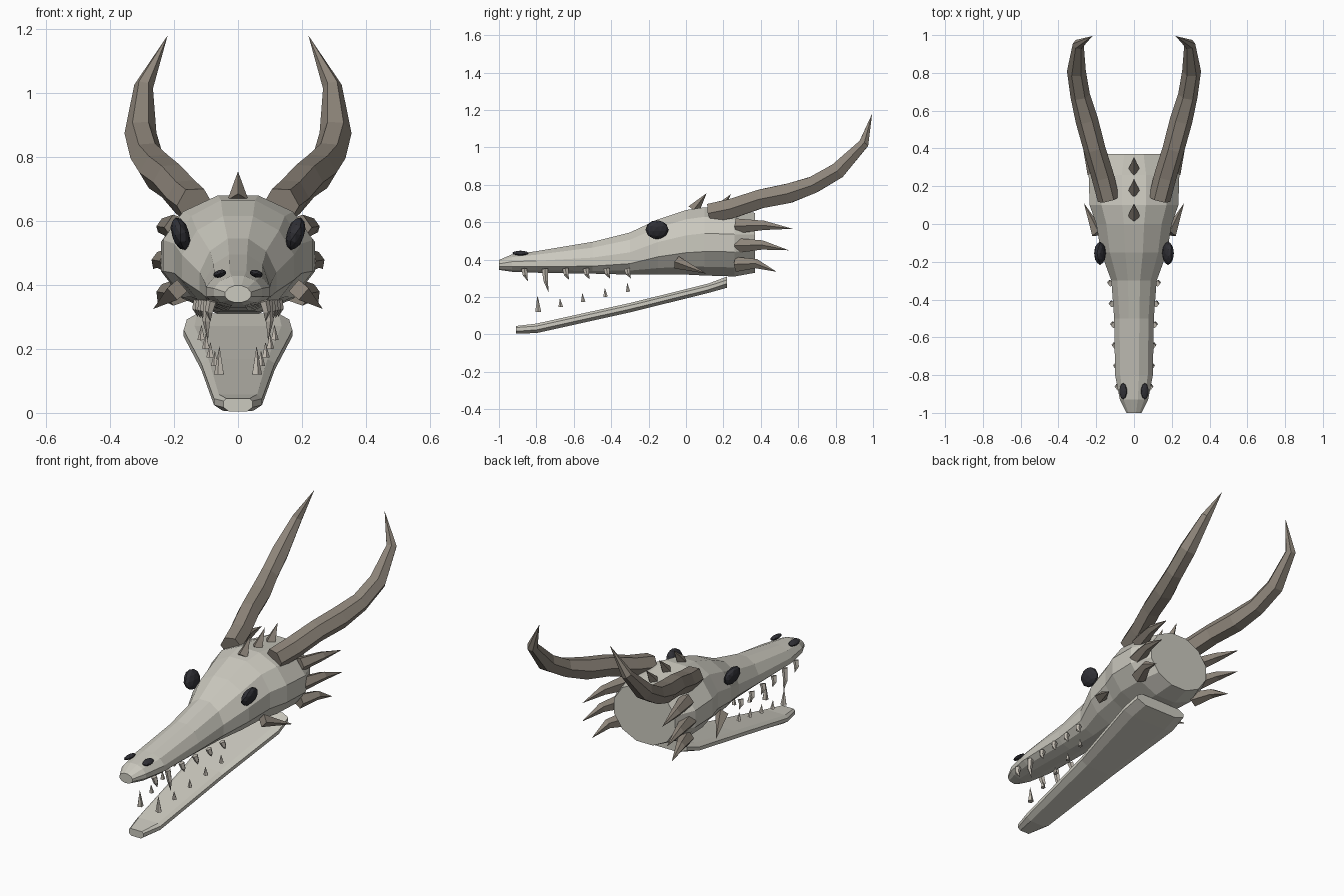
import bpy, bmesh, math
from mathutils import Vector, Matrix

if "Cube" in bpy.data.objects:
    bpy.data.objects.remove(bpy.data.objects["Cube"], do_unlink=True)


def material(name, rgb):
    m = bpy.data.materials.new(name)
    m.use_nodes = True
    m.diffuse_color = (*rgb, 1)
    bsdf = m.node_tree.nodes["Principled BSDF"]
    bsdf.inputs["Base Color"].default_value = (*rgb, 1)
    bsdf.inputs["Roughness"].default_value = 0.8
    return m


BONE = material("pale bone", (0.60, 0.585, 0.52))
TOOTH = material("tooth ivory", (0.55, 0.51, 0.45))
HORN = material("brown horn", (0.27, 0.235, 0.195))
DARK = material("dark socket", (0.03, 0.03, 0.037))


def finish(name, bm, mat):
    bmesh.ops.recalc_face_normals(bm, faces=bm.faces)
    me = bpy.data.meshes.new(name)
    bm.to_mesh(me)
    bm.free()
    me.materials.append(mat)
    ob = bpy.data.objects.new(name, me)
    bpy.context.collection.objects.link(ob)
    return ob


def loft(name, rings, mat):
    """Skin a list of equal-sized point rings and cap both ends."""
    bm = bmesh.new()
    loops = [[bm.verts.new(p) for p in ring] for ring in rings]
    n = len(loops[0])
    for a, b in zip(loops, loops[1:]):
        for i in range(n):
            j = (i + 1) % n
            bm.faces.new((a[i], a[j], b[j], b[i]))
    bm.faces.new(loops[0])
    bm.faces.new(loops[-1])
    bmesh.ops.remove_doubles(bm, verts=bm.verts, dist=0.0005)
    return finish(name, bm, mat)


def tube(name, path, radii, sides, mat, side=1):
    """Tapered faceted tube along a path, mirrored when side is -1."""
    pts = [Vector(p) for p in path]
    rings = []
    for k, (p, r) in enumerate(zip(pts, radii)):
        t = (pts[min(k + 1, len(pts) - 1)] - pts[max(k - 1, 0)]).normalized()
        u = (Vector((1, 0, 0)) - t * t.x).normalized()
        v = t.cross(u)
        ring = []
        for i in range(sides):
            a = math.tau * i / sides
            q = p + (u * math.cos(a) + v * math.sin(a)) * max(r, 0.0001)
            ring.append((q.x * side, q.y, q.z))
        rings.append(ring)
    return loft(name, rings, mat)


def blob(name, centre, size, tilt, mat):
    """Small faceted ellipsoid."""
    bm = bmesh.new()
    bmesh.ops.create_icosphere(bm, subdivisions=2, radius=1)
    m = Matrix.Translation(centre) @ Matrix.Rotation(tilt, 4, 'Y') @ Matrix.Diagonal((*size, 1))
    bm.transform(m)
    return finish(name, bm, mat)


# Skull: y, half width, bottom, widest height, top
SKULL = [
    (-1.0, .04, .345, .37, .398), (-.93, .075, .335, .375, .428),
    (-.8, .10, .33, .375, .445), (-.5, .105, .325, .38, .495),
    (-.3, .12, .32, .40, .545), (-.15, .175, .32, .45, .615),
    (0, .20, .32, .48, .665), (.1, .235, .315, .49, .68),
    (.26, .24, .31, .49, .66), (.37, .19, .33, .49, .65)]
rings = []
for y, w, low, mid, top in SKULL:
    ring = []
    for i in range(12):
        a = math.radians(15 + 30 * i)
        c, s = math.cos(a) / .966, math.sin(a) / .966
        ring.append((w * c, y, mid + s * (top - mid if s > 0 else mid - low)))
    rings.append(ring)
loft("skull", rings, BONE)

# Lower jaw: y, half width, bottom, top; flat slab with bevelled edges
JAW = [(-.91, .045, .005, .045), (-.8, .075, .007, .058),
       (-.3, .115, .118, .168), (.12, .17, .222, .272), (.22, .16, .25, .31)]
rings = []
for y, w, low, top in JAW:
    mid = (low + top) / 2
    half = [(w * .65, low), (w, mid - .008), (w, mid + .012), (w * .8, top)]
    rings.append([(x, y, z) for x, z in half] + [(-x, y, z) for x, z in reversed(half)])
loft("lower_jaw", rings, BONE)

HORN_PATH = [(.135, .13, .65), (.165, .25, .675), (.21, .4, .725), (.25, .55, .755),
             (.285, .68, .80), (.305, .81, .875), (.295, .95, 1.02), (.22, .995, 1.18)]
HORN_RADII = [.058, .06, .058, .06, .052, .05, .03, 0]

for side, tag in ((1, "left"), (-1, "right")):
    # Horns
    tube(tag + "_horn", HORN_PATH, HORN_RADII, 6, HORN, side)

    # Eyes and nostrils
    blob(tag + "_eye", (.18 * side, -.155, .56), (.028, .062, .053), .3 * side, DARK)
    blob(tag + "_nostril", (.057 * side, -.885, .435), (.021, .043, .012), .3 * side, DARK)

    # Swept spikes at the back of the head
    for k, (z, x, y, drop) in enumerate(((.58, .19, .57, .015), (.475, .205, .55, .025), (.375, .19, .485, .04))):
        tube(f"{tag}_back_spike_{k + 1}",
             [(x, .27, z), (x + .04, (.27 + y) / 2, z + .003), (x + .06, y, z - drop)],
             [.042, .026, 0], 5, HORN, side)

    # Cheek spike
    tube(tag + "_cheek_spike", [(.19, -.05, .385), (.265, .11, .325)], [.034, 0], 4, HORN, side)

    # Upper teeth, the second one a long fang
    for k in range(6):
        y = -.865 + .11 * k
        tip = .225 if k == 1 else .285 + .003 * k
        x = .082 + .008 * k
        tube(f"{tag}_upper_tooth_{k + 1}",
             [(x, y, .35), (x + .008, y + .005, (.35 + tip) / 2), (x + .004, y + .02, tip)],
             [.017, .013, 0], 5, TOOTH, side)

    # Lower teeth
    for k in range(5):
        y = -.79 + .12 * k
        base = .12 + .027 * k
        x = .058 + .014 * k
        tube(f"{tag}_lower_tooth_{k + 1}",
             [(x, y, base), (x, y - .004, base + (.09 if k == 0 else .048))],
             [.017 if k == 0 else .013, 0], 5, TOOTH, side)

# Crest spikes along the top of the head
for k, (y, z) in enumerate(((.05, .665), (.18, .66), (.295, .645))):
    tube(f"crest_spike_{k + 1}", [(0, y - .01, z), (0, y + .06, z + .09)], [.033, 0], 4, HORN)
